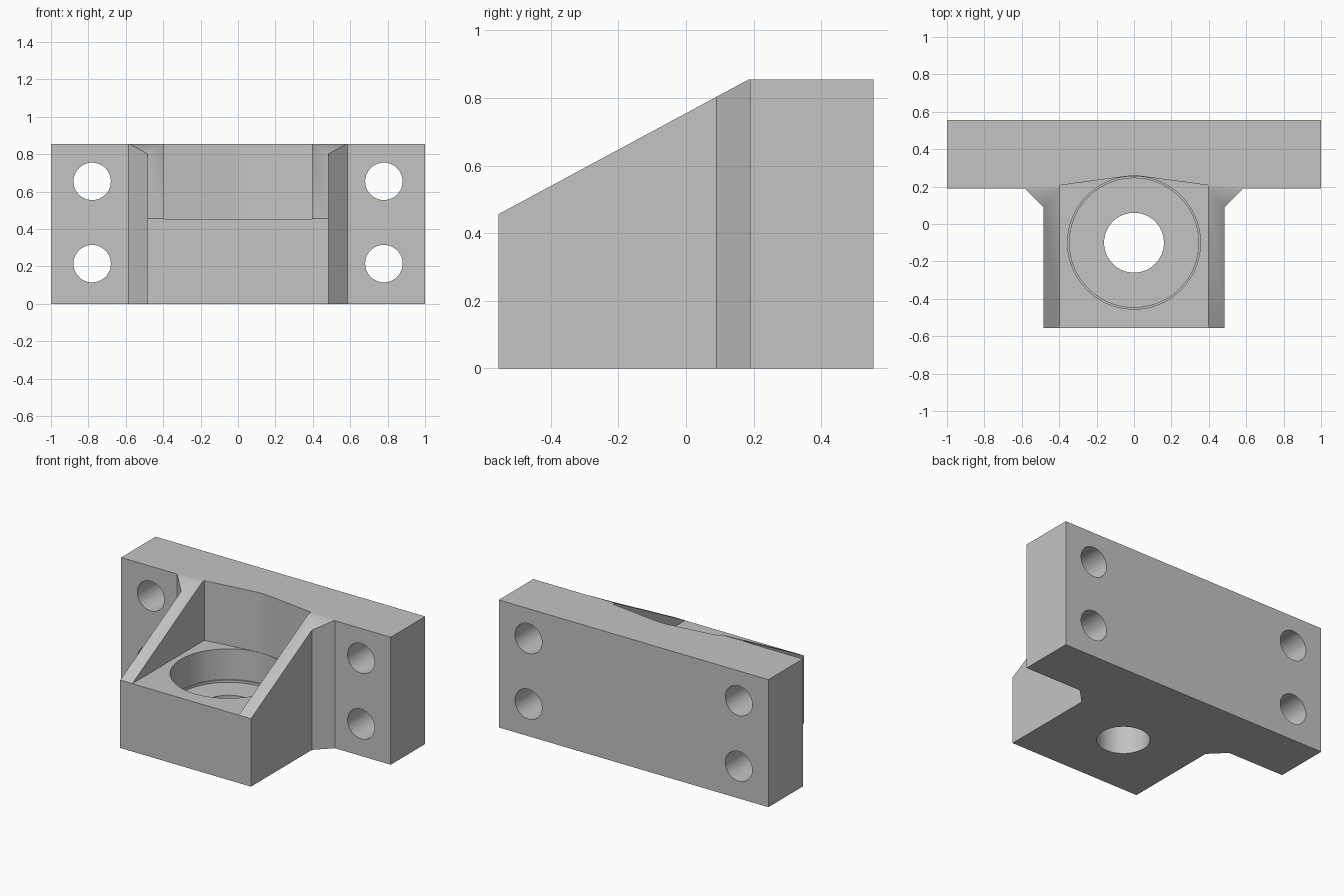
import bpy, bmesh, math
from mathutils import Matrix

if "Cube" in bpy.data.objects:
    bpy.data.objects.remove(bpy.data.objects["Cube"], do_unlink=True)

grey = bpy.data.materials.new("plain_grey")
grey.use_nodes = True
COLOUR = (0.55, 0.55, 0.55, 1)
grey.diffuse_color = COLOUR
grey.node_tree.nodes["Principled BSDF"].inputs["Base Color"].default_value = COLOUR


def prism(name, outline, low, high, turn=Matrix()):
    """Extrude a flat outline along local z, then turn it into place."""
    bm = bmesh.new()
    base = bm.faces.new([bm.verts.new((u, v, low)) for u, v in outline])
    top = bmesh.ops.extrude_face_region(bm, geom=[base])["geom"]
    moved = [g for g in top if isinstance(g, bmesh.types.BMVert)]
    bmesh.ops.translate(bm, verts=moved, vec=(0, 0, high - low))
    bmesh.ops.transform(bm, matrix=turn, verts=bm.verts)
    bmesh.ops.recalc_face_normals(bm, faces=bm.faces)
    mesh = bpy.data.meshes.new(name)
    bm.to_mesh(mesh)
    bm.free()
    obj = bpy.data.objects.new(name, mesh)
    bpy.context.collection.objects.link(obj)
    return obj


def arc(cx, cy, r, start, end, n):
    angles = [math.radians(start + (end - start) * i / n) for i in range(n + 1)]
    return [(cx + r * math.cos(a), cy + r * math.sin(a)) for a in angles]


def circle(cx, cy, r, n=64):
    return arc(cx, cy, r, 0, 360, n)[:-1]


H, FRONT, BACK, STEP = 0.855, -0.555, 0.555, 0.19
FLOOR, BORE_Y = 0.455, -0.1

# T-shaped block: mounting plate, corner chamfers and forward body
half = [(1, BACK), (1, STEP), (0.585, STEP), (0.485, 0.09), (0.485, FRONT)]
bracket = prism("mounting_bracket", half + [(-x, y) for x, y in reversed(half)], 0, H)
bracket.data.materials.append(grey)

along_x = Matrix(((0, 0, 1, 0), (1, 0, 0, 0), (0, 1, 0, 0), (0, 0, 0, 1)))
along_y = Matrix.Rotation(math.radians(90), 4, "X")
cutters = []

# Sloping top of the side ribs
rise = (H - FLOOR) / (STEP - 0.002 - FRONT)
slope = [(y, FLOOR + 0.001 + rise * (y - FRONT)) for y in (FRONT - 0.1, STEP + 0.1)]
cutters.append(prism("slope_cutter", slope + [(FRONT - 0.1, slope[1][1])], -0.7, 0.7, along_x))

# Open pocket between the ribs, with a gently bowed back wall
pocket = [(0.395, FRONT - 0.1), (0.395, 0.207)]
pocket += arc(0, BORE_Y, 0.357, 83, 97, 6)
pocket += [(-x, y) for x, y in reversed(pocket[:2])]
cutters.append(prism("pocket_cutter", pocket, FLOOR, 1))

# Stepped bore: wide seat, narrow lip and through hole
for r, low, high in ((0.355, 0.25, 0.46), (0.345, 0.235, 0.3), (0.16, -0.1, 0.3)):
    cutters.append(prism("bore_cutter", circle(0, BORE_Y, r, 96), low, high))

# Four bolt holes through the plate
for x in (-0.78, 0.78):
    for z in (0.215, 0.655):
        cutters.append(prism("bolt_cutter", circle(x, z, 0.1), -0.7, 0, along_y))

for cutter in cutters:
    cutter.hide_render = True
    mod = bracket.modifiers.new(cutter.name, "BOOLEAN")
    mod.operation, mod.solver, mod.object = "DIFFERENCE", "EXACT", cutter

# Bake the cuts and remove the cutters
graph = bpy.context.evaluated_depsgraph_get()
bracket.data = bpy.data.meshes.new_from_object(bracket.evaluated_get(graph))
bracket.modifiers.clear()
for cutter in cutters:
    bpy.data.objects.remove(cutter, do_unlink=True)
bracket.data.materials.clear()
bracket.data.materials.append(grey)
for face in bracket.data.polygons:
    face.material_index = 0

bpy.ops.object.select_all(action="DESELECT")
bracket.select_set(True)
bpy.context.view_layer.objects.active = bracket
bpy.ops.object.shade_smooth_by_angle(angle=math.radians(30))
